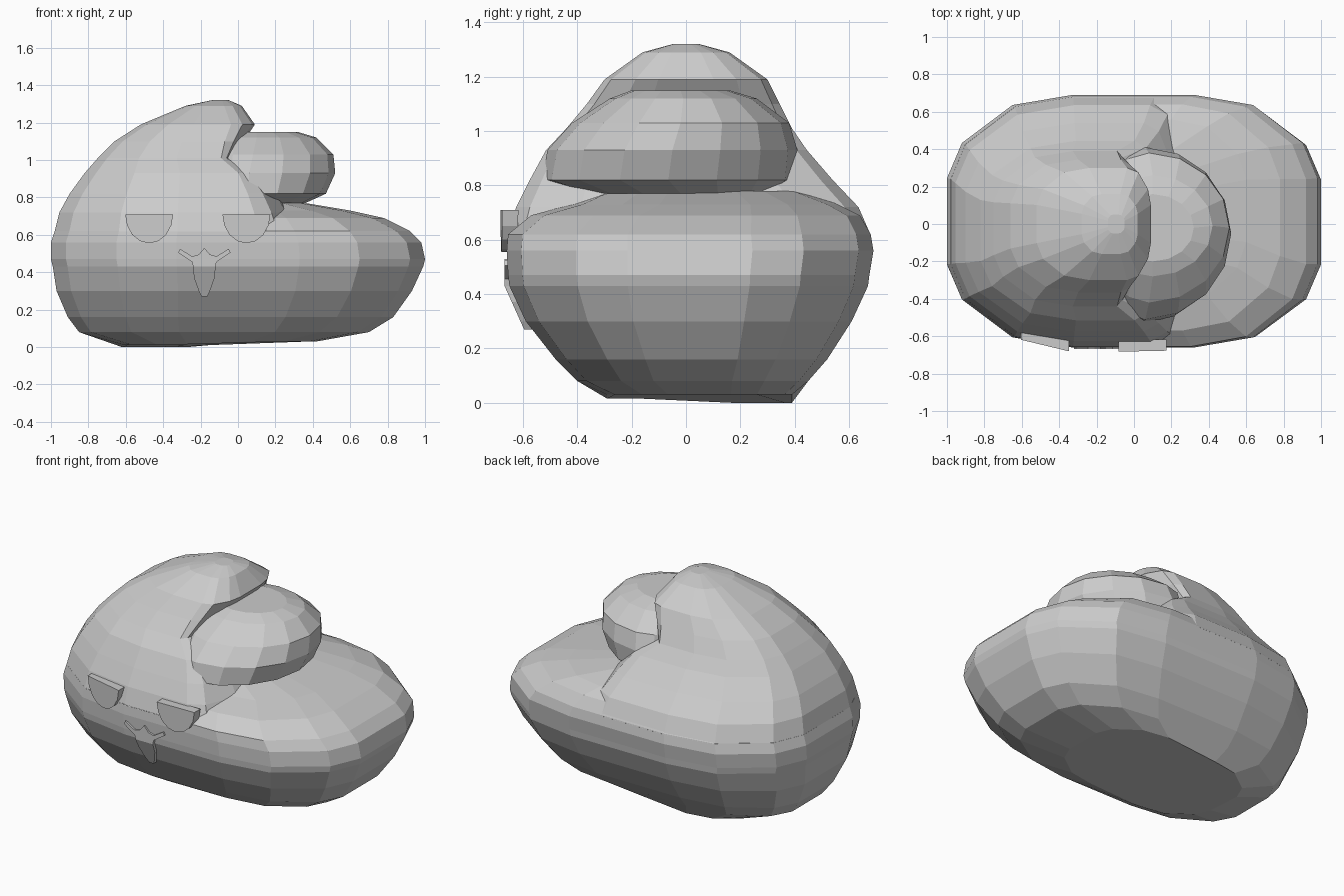
import bpy, bmesh
from math import cos, sin, pi

if "Cube" in bpy.data.objects:
    bpy.data.objects.remove(bpy.data.objects["Cube"])

# 16-sided cross-sections, normalised to +-1: boxy and round
Q = [(1, .34), (.92, .62), (.65, .92), (.33, 1)]
BOXY = (Q + [(-x, y) for x, y in reversed(Q)]
        + [(-x, -y) for x, y in Q] + [(x, -y) for x, y in reversed(Q)])
ROUND = [(cos(pi * i / 8), sin(pi * i / 8)) for i in range(16)]


def finish(name, bm):
    bmesh.ops.recalc_face_normals(bm, faces=bm.faces)
    me = bpy.data.meshes.new(name)
    bm.to_mesh(me)
    bm.free()
    ob = bpy.data.objects.new(name, me)
    bpy.context.collection.objects.link(ob)
    return ob


def loft(name, section, rings):
    """Stack rings given as (z, xmin, xmid, xmax, ymin, ymax)."""
    bm = bmesh.new()
    loops = []
    for z, x0, c, x1, y0, y1 in rings:
        loops.append([bm.verts.new((c + u * (x1 - c if u > 0 else c - x0),
                                    (y0 + y1) / 2 + v * (y1 - y0) / 2, z))
                      for u, v in section])
    n = len(section)
    for a, b in zip(loops, loops[1:]):
        for i in range(n):
            j = (i + 1) % n
            bm.faces.new((a[i], a[j], b[j], b[i]))
    bm.faces.new(loops[0])
    bm.faces.new(loops[-1])
    return finish(name, bm)


def plate(name, pts, front, depth):
    """Extrude an x,z outline backwards from the surface y = front(x, z)."""
    bm = bmesh.new()
    a = [bm.verts.new((x, front(x, z), z)) for x, z in pts]
    b = [bm.verts.new((x, front(x, z) + depth, z)) for x, z in pts]
    bm.faces.new(a)
    bm.faces.new(b)
    for i in range(len(pts)):
        j = (i + 1) % len(pts)
        bm.faces.new((a[i], a[j], b[j], b[i]))
    return finish(name, bm)


# Wide lower body
body = loft("body", BOXY, [
    (.03, -.62, -.10, .42, -.29, .39),
    (.08, -.85, -.05, .70, -.40, .45),
    (.16, -.91, -.03, .83, -.48, .52),
    (.30, -.97, 0, .93, -.59, .61),
    (.43, -.99, 0, .99, -.65, .67),
    (.47, -1.0, 0, 1.0, -.655, .675),
    (.56, -1.0, 0, .98, -.66, .69),
    (.62, -.98, 0, .92, -.655, .68),
    (.69, -.80, 0, .78, -.57, .64),
    (.73, -.60, 0, .60, -.42, .56),
    (.78, -.30, 0, .30, -.30, .42)])
# Underside sags slightly at the back left
for v in body.data.vertices:
    if v.co.z < .05 and v.co.x < -.1:
        v.co.z = 0 if v.co.y > 0 else .015

# Leaning upper fold with overhanging tip
loft("upper_fold", BOXY, [
    (.50, -.90, 0, .28, -.60, .62),
    (.615, -.981, 0, .33, -.656, .681),
    (.72, -.955, -.01, .28, -.625, .635),
    (.82, -.90, -.03, .22, -.575, .54),
    (.93, -.82, -.06, .13, -.515, .445),
    (1.01, -.75, -.12, -.03, -.44, .39),
    (1.10, -.66, -.12, .03, -.365, .345),
    (1.19, -.52, -.10, .09, -.30, .30),
    (1.29, -.28, -.12, .02, -.16, .16),
    (1.32, -.14, -.10, -.05, -.05, .05)])

# Smaller fold tucked beneath the tip
loft("middle_fold", ROUND, [
    (.77, -.20, .05, .36, -.38, .34),
    (.82, -.20, .05, .47, -.53, .40),
    (.93, -.20, .06, .52, -.51, .41),
    (1.03, -.20, .08, .51, -.42, .38),
    (1.12, -.20, .10, .42, -.28, .26),
    (1.15, -.12, .10, .32, -.20, .16)])

# Half-closed eyes
for side, cx, slope, y in (("left", -.475, -.24, -.65), ("right", .045, .02, -.68)):
    arc = [(cx + .128 * cos(pi + pi * i / 8), .71 - .155 * sin(pi * i / 8)) for i in range(9)]
    plate("eye_" + side, arc, lambda x, z: y + slope * (x - cx), .06)


# Mouth and tongue follow the curve of the belly
def belly(x, z):
    return -.668 if z > .43 else -.668 + (.43 - z) * .45


upper = [(0, .53), (.03, .495), (.065, .485), (.13, .525), (.14, .505), (.065, .455), (.06, .43)]
lip = upper + [(-x, z) for x, z in reversed(upper[1:])]
plate("mouth", [(x - .18, z) for x, z in lip], belly, .06)
tip = [(.06, .43), (.055, .37), (.03, .30), (.015, .27)]
tongue = tip + [(-x, z) for x, z in reversed(tip)]
plate("tongue", [(x - .18, z) for x, z in tongue], belly, .07)
